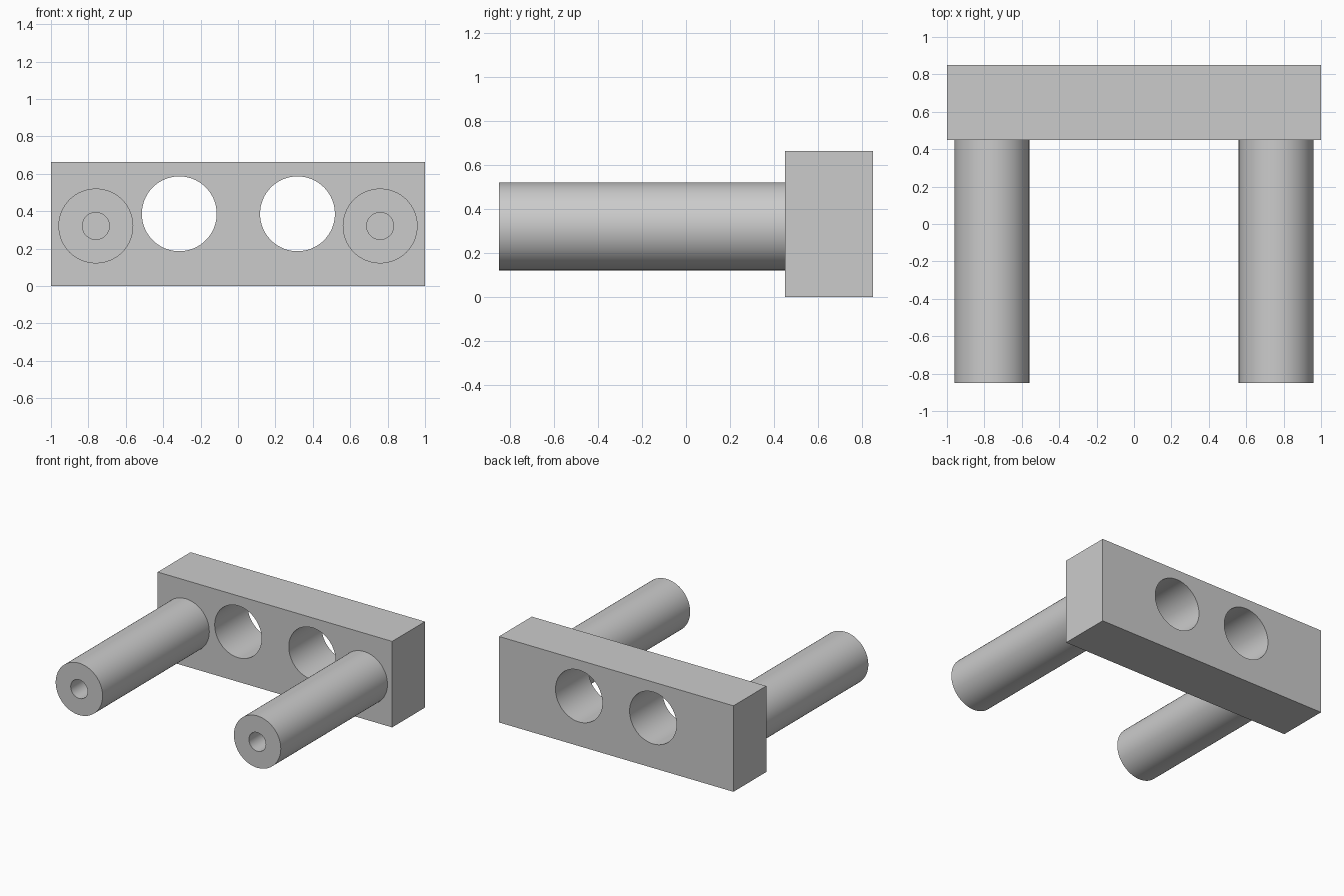
import bpy
import math

cube = bpy.data.objects.get("Cube")
if cube:
    bpy.data.objects.remove(cube, do_unlink=True)

FRONT, JOINT, BACK = -0.85, 0.45, 0.85
HEIGHT = 0.663
PEG_X, PEG_Z = 0.76, 0.321
HOLE_Z, RADIUS = 0.386, 0.2
PILOT_RADIUS, PILOT_DEPTH = 0.072, 0.5

grey = bpy.data.materials.new("light grey")
grey.use_nodes = True
colour = (0.6, 0.6, 0.6, 1)
grey.diffuse_color = colour
grey.node_tree.nodes["Principled BSDF"].inputs["Base Color"].default_value = colour


def cylinder(name, x, z, radius, y0, y1, sides=96):
    """Cylinder lying along y, from y0 to y1."""
    bpy.ops.mesh.primitive_cylinder_add(
        vertices=sides, radius=radius, depth=y1 - y0,
        location=(x, (y0 + y1) / 2, z), rotation=(math.pi / 2, 0, 0))
    obj = bpy.context.object
    obj.name = name
    obj.data.materials.append(grey)
    return obj


def cut(obj, cutter):
    """Subtract the cutter, then discard it."""
    mod = obj.modifiers.new("cut", 'BOOLEAN')
    mod.operation = 'DIFFERENCE'
    mod.solver = 'EXACT'
    mod.object = cutter
    bpy.context.view_layer.objects.active = obj
    bpy.ops.object.modifier_apply(modifier=mod.name)
    bpy.data.objects.remove(cutter, do_unlink=True)


def smooth(obj):
    bpy.ops.object.select_all(action='DESELECT')
    obj.select_set(True)
    bpy.context.view_layer.objects.active = obj
    bpy.ops.object.shade_smooth_by_angle(angle=math.radians(30))


# Cross bar with two round through holes
bpy.ops.mesh.primitive_cube_add(size=1, location=(0, (JOINT + BACK) / 2, HEIGHT / 2))
bar = bpy.context.object
bar.name = "cross_bar"
bar.scale = (2, BACK - JOINT, HEIGHT)
bpy.ops.object.transform_apply(location=False, rotation=False, scale=True)
bar.data.materials.append(grey)
for x in (-0.314, 0.318):
    cut(bar, cylinder("hole_cutter", x, HOLE_Z, RADIUS, JOINT - 0.1, BACK + 0.1))
smooth(bar)

# Two pegs, each with a blind pilot hole in its front end
for side, name in ((-1, "right_peg"), (1, "left_peg")):
    x = side * PEG_X
    peg = cylinder(name, x, PEG_Z, RADIUS, FRONT, JOINT)
    cut(peg, cylinder("pilot_cutter", x, PEG_Z, PILOT_RADIUS,
                      FRONT - 0.1, FRONT + PILOT_DEPTH, 48))
    smooth(peg)
